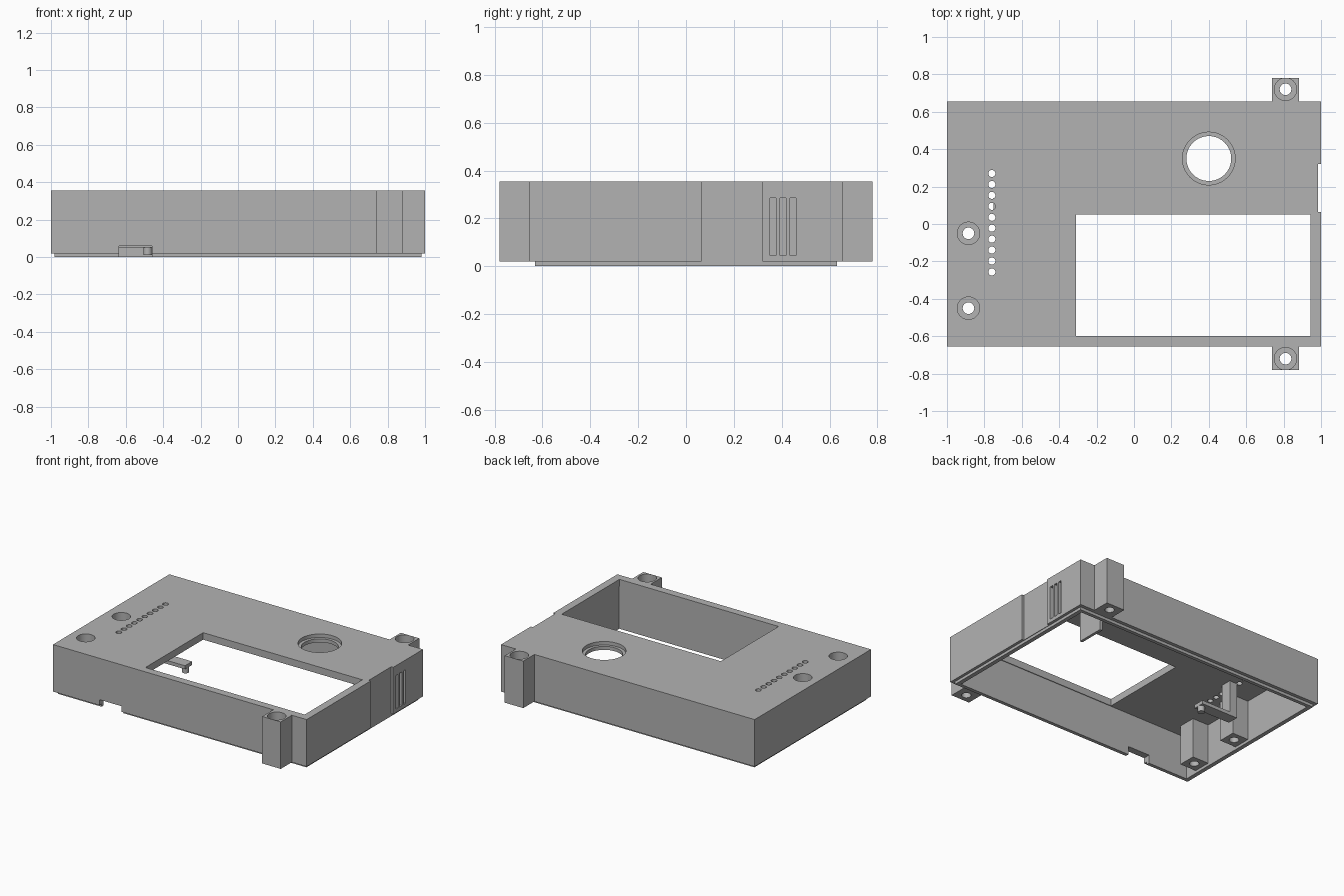
import bpy

if "Cube" in bpy.data.objects:
    bpy.data.objects.remove(bpy.data.objects["Cube"], do_unlink=True)

grey = bpy.data.materials.new("plain grey plastic")
grey.use_nodes = True
colour = (0.45, 0.45, 0.45, 1)
grey.diffuse_color = colour
grey.node_tree.nodes["Principled BSDF"].inputs["Base Color"].default_value = colour


def box(name, x, y, z):
    """Box from (low, high) ranges."""
    centre = [(a + b) / 2 for a, b in (x, y, z)]
    bpy.ops.mesh.primitive_cube_add(size=1, location=centre)
    ob = bpy.context.object
    ob.name = name
    ob.scale = [b - a for a, b in (x, y, z)]
    bpy.ops.object.transform_apply(location=True, rotation=False, scale=True)
    ob.data.materials.append(grey)
    return ob


def rod(name, x, y, r, z, sides=48):
    bpy.ops.mesh.primitive_cylinder_add(vertices=sides, radius=r, depth=z[1] - z[0],
                                        location=(x, y, (z[0] + z[1]) / 2))
    ob = bpy.context.object
    ob.name = name
    ob.data.materials.append(grey)
    return ob


def combine(target, tool, operation):
    mod = target.modifiers.new(operation, "BOOLEAN")
    mod.operation = operation
    mod.solver = "EXACT"
    mod.object = tool
    bpy.context.view_layer.objects.active = target
    bpy.ops.object.modifier_apply(modifier=mod.name)
    bpy.data.objects.remove(tool, do_unlink=True)


def add(tool):
    combine(case, tool, "UNION")


def cut(tool):
    combine(case, tool, "DIFFERENCE")


BASE, ROOF, TOP = 0.02, 0.305, 0.355
THROUGH = (-0.1, 0.5)

# Shell with a stepped lip, hollow and open underneath
case = box("case", (-1, 1), (-0.655, 0.655), (BASE, TOP))
add(box("lip", (-0.98, 0.98), (-0.63, 0.63), (0, 0.1)))
cut(box("cavity", (-0.95, 0.95), (-0.605, 0.605), (-0.1, ROOF)))

# Outer mounting tabs and inner screw posts
screws = []
for side in (-1, 1):
    y = sorted((side * 0.63, side * 0.78))
    add(box("mounting_tab", (0.737, 0.883), y, (BASE, TOP)))
    screws.append((0.81, side * 0.72))
for y in (-0.45, -0.05):
    add(box("screw_post", (-0.96, -0.822), (y - 0.063, y + 0.063), (BASE, ROOF + 0.02)))
    screws.append((-0.885, y))
for x, y in screws:
    cut(rod("screw_hole", x, y, 0.031, THROUGH))
    cut(rod("screw_head_recess", x, y, 0.06, (0.1, 0.5)))

# Screen window, round dial opening and row of indicator holes
cut(box("window", (-0.31, 0.945), (-0.6, 0.05), (0.2, 0.5)))
cut(rod("dial_hole", 0.4, 0.35, 0.12, (0.2, 0.5), 64))
cut(rod("dial_recess", 0.4, 0.35, 0.141, (0.33, 0.5), 64))
for i in range(10):
    cut(rod("indicator_hole", -0.76, 0.27 - i * 0.0585, 0.019, (0.2, 0.5), 24))

# Side recess, vent slots and front cable notch
cut(box("side_recess", (0.984, 1.1), (0.065, 0.32), THROUGH))
for y in (0.35, 0.392, 0.434):
    cut(box("vent_slot", (0.9, 1.1), (y, y + 0.026), (0.045, 0.285)))
cut(box("cable_notch", (-0.635, -0.46), (-0.8, -0.58), (-0.1, 0.06)))

# Reset lever hanging from the roof, with a small push peg
lever = box("lever", (-0.75, -0.69), (0.06, 0.14), (0.05, ROOF + 0.01))
combine(lever, box("lever_arm", (-0.7, -0.46), (0.06, 0.14), (0.05, 0.075)), "UNION")
combine(lever, rod("lever_peg", -0.483, 0.1, 0.023, (0.01, 0.06), 24), "UNION")

# Thin partition beside the dial
box("partition", (0.695, 0.715), (0.31, 0.51), (0.003, ROOF + 0.01))

# Smooth the round holes, keep edges sharp
for ob in (case, lever):
    bpy.ops.object.select_all(action="DESELECT")
    ob.select_set(True)
    bpy.context.view_layer.objects.active = ob
    bpy.ops.object.shade_smooth_by_angle(angle=0.5)
